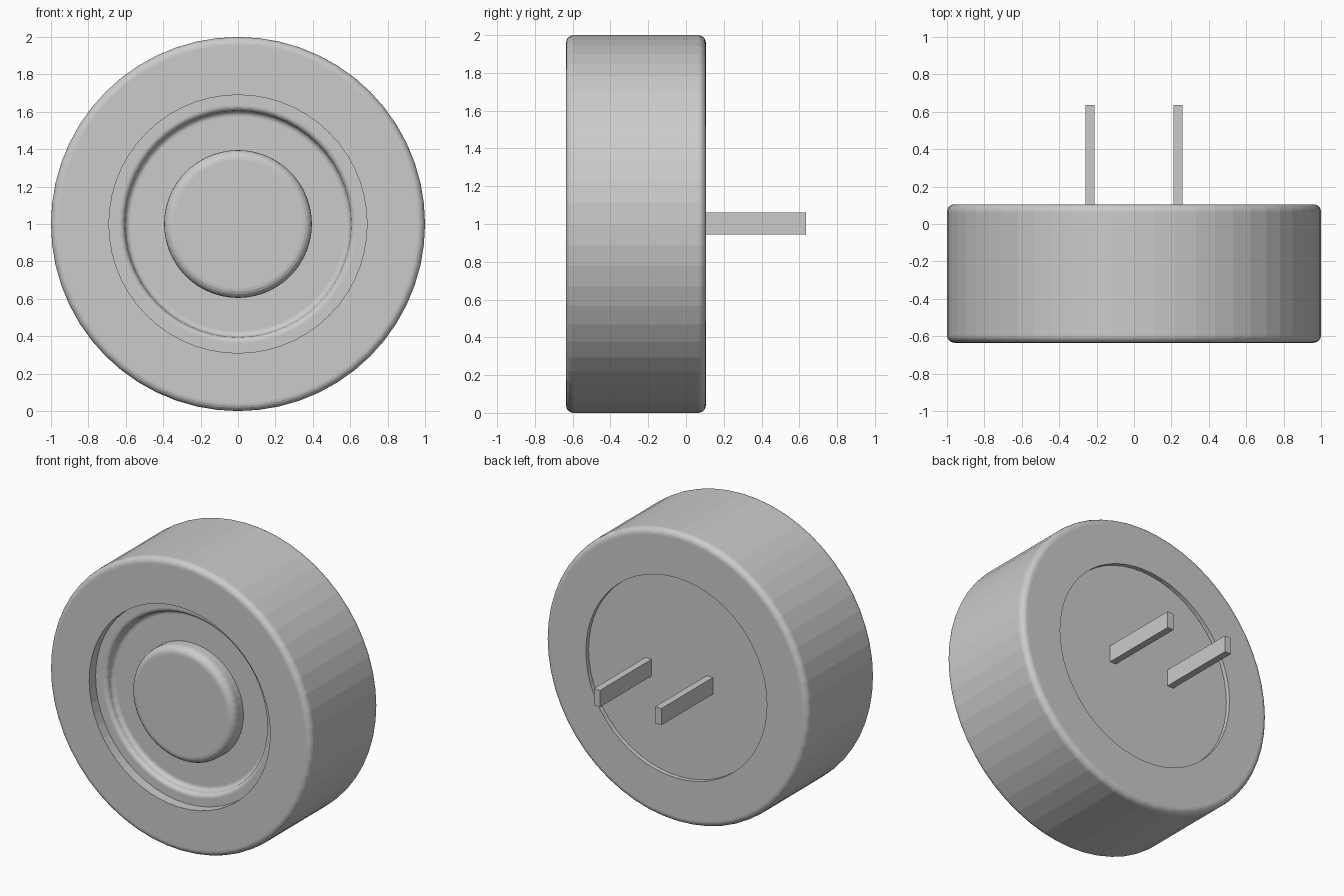
import bpy, bmesh
from math import pi, sin, cos, tau
from mathutils import Vector

if "Cube" in bpy.data.objects:
    bpy.data.objects.remove(bpy.data.objects["Cube"])

SEGMENTS = 56
CENTRE = Vector((0, 0, 1))


def arc(r, y, radius, start, end, steps=5):
    """Rounded profile corner about (r, y), angles in quarter turns."""
    angles = [(start + (end - start) * i / steps) * pi / 2 for i in range(steps + 1)]
    return [(r + radius * cos(a), y + radius * sin(a)) for a in angles]


def lathe(name, profile, closed=False):
    """Spin an (r, y) profile about the y axis; open ends are capped."""
    bm = bmesh.new()
    verts = [bm.verts.new((r, y, 1)) for r, y in profile]
    pairs = list(zip(verts, verts[1:]))
    if closed:
        pairs.append((verts[-1], verts[0]))
    edges = [bm.edges.new(p) for p in pairs]
    bmesh.ops.spin(bm, geom=verts + edges, cent=CENTRE, axis=(0, 1, 0),
                   angle=tau, steps=SEGMENTS)
    bmesh.ops.remove_doubles(bm, verts=bm.verts[:], dist=1e-5)
    bmesh.ops.holes_fill(bm, edges=[e for e in bm.edges if e.is_boundary], sides=0)
    bmesh.ops.recalc_face_normals(bm, faces=bm.faces[:])
    return finish(name, bm)


def finish(name, bm):
    mesh = bpy.data.meshes.new(name)
    bm.to_mesh(mesh)
    bm.free()
    obj = bpy.data.objects.new(name, mesh)
    bpy.context.collection.objects.link(obj)
    return obj


def box(name, lo, hi):
    lo, hi = Vector(lo), Vector(hi)
    bm = bmesh.new()
    bmesh.ops.create_cube(bm, size=1)
    bmesh.ops.scale(bm, vec=hi - lo, verts=bm.verts[:])
    bmesh.ops.translate(bm, vec=(lo + hi) / 2, verts=bm.verts[:])
    return finish(name, bm)


# Outer housing: thick ring with rounded outside corners
lathe("housing_ring",
      [(0.69, -0.635)] + arc(0.96, -0.595, 0.04, -1, 0)
      + arc(0.96, 0.065, 0.04, 0, 1) + [(0.69, 0.105)],
      closed=True)

# Recessed core: front ledge, rounded step down to the groove, flat back
lathe("recessed_core",
      [(0.36, -0.505)]
      + arc(0.575, -0.535, 0.03, 1, 0)
      + arc(0.635, -0.535, 0.03, -2, -1)
      + [(0.70, -0.565), (0.70, 0.075), (0.36, 0.075)])

# Raised front button with a rounded rim
lathe("front_button",
      [(0.395, -0.45)] + arc(0.345, -0.56, 0.05, 0, -1))

# Two flat plug blades at the back
for side, x in (("left", -0.234), ("right", 0.234)):
    box(f"plug_blade_{side}", (x - 0.024, 0.03, 0.945), (x + 0.024, 0.635, 1.06))
